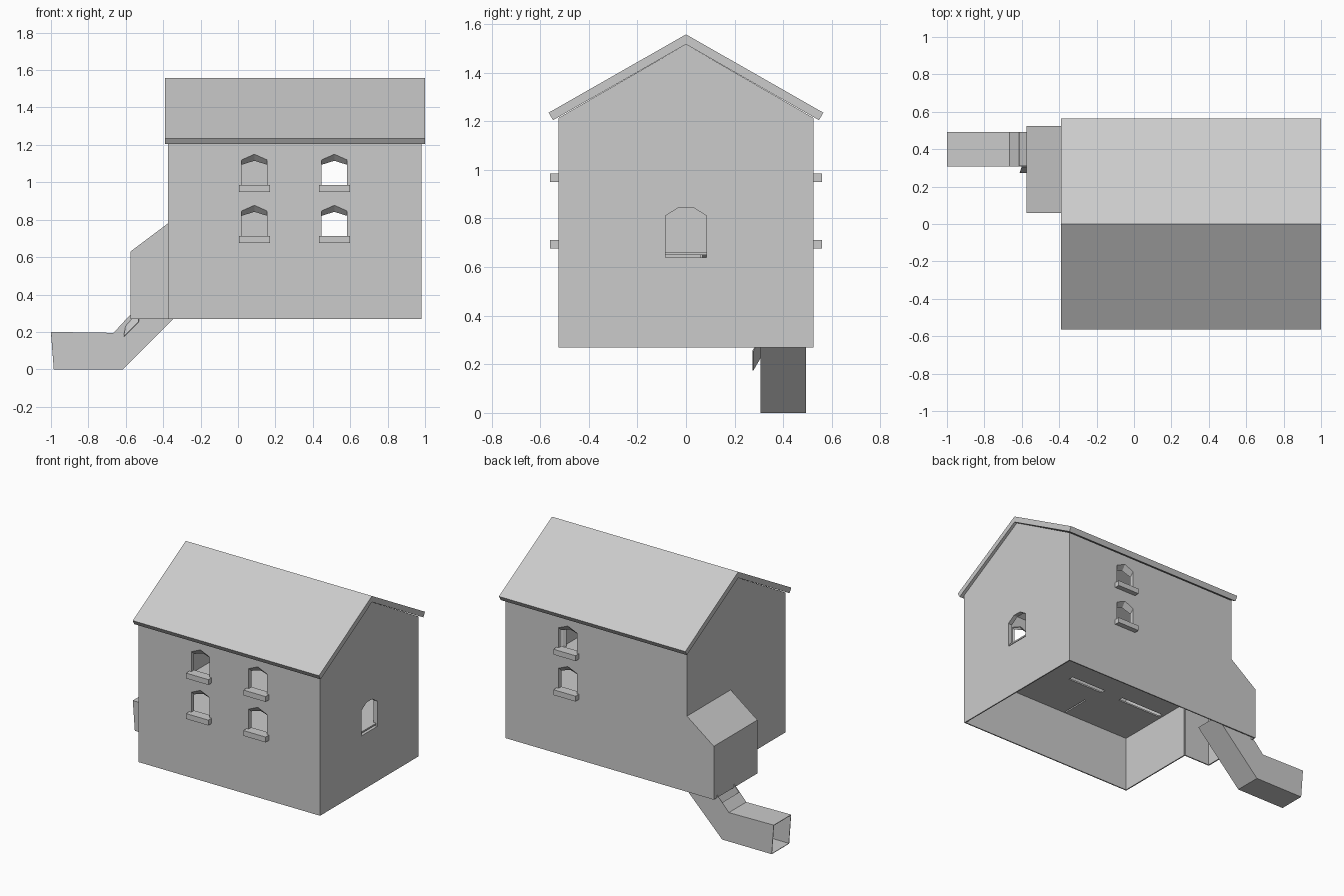
import bpy, bmesh
from mathutils import Vector
from mathutils.geometry import tessellate_polygon

if "Cube" in bpy.data.objects:
    bpy.data.objects.remove(bpy.data.objects["Cube"])

GREY = bpy.data.materials.new("light_grey")
GREY.diffuse_color = (0.6, 0.6, 0.6, 1)
GREY.use_nodes = True
GREY.node_tree.nodes["Principled BSDF"].inputs["Base Color"].default_value = GREY.diffuse_color
T = 0.008                                   # sheet thickness


def finish(name, bm):
    me = bpy.data.meshes.new(name)
    bmesh.ops.recalc_face_normals(bm, faces=bm.faces)
    bm.to_mesh(me)
    bm.free()
    me.materials.append(GREY)
    ob = bpy.data.objects.new(name, me)
    bpy.context.collection.objects.link(ob)
    return ob


def place(axis, at, p):
    """2D profile point to 3D on the plane where axis == at."""
    a, b = p
    return Vector({'x': (at, a, b), 'y': (a, at, b), 'z': (a, b, at)}[axis])


def panel(name, axis, at, depth, outline, holes=()):
    """Flat outline with holes, extruded by depth along axis."""
    loops = [[place(axis, at, p) for p in lp] for lp in (outline, *holes)]
    bm = bmesh.new()
    vs = [bm.verts.new(v) for lp in loops for v in lp]
    for tri in tessellate_polygon(loops):
        bm.faces.new([vs[i] for i in tri])
    bmesh.ops.recalc_face_normals(bm, faces=bm.faces)
    new = bmesh.ops.extrude_face_region(bm, geom=bm.faces[:])["geom"]
    shift = place(axis, depth, (0, 0))
    bmesh.ops.translate(bm, vec=shift, verts=[g for g in new if isinstance(g, bmesh.types.BMVert)])
    return finish(name, bm)


def box(name, x0, x1, y0, y1, z0, z1):
    return panel(name, 'z', z0, z1 - z0, [(x0, y0), (x1, y0), (x1, y1), (x0, y1)])


def reveal(name, axis, at, depth, outer, inner):
    """Strip lining a window opening."""
    bm = bmesh.new()
    a = [bm.verts.new(place(axis, at, p)) for p in outer]
    b = [bm.verts.new(place(axis, at + depth, p)) for p in inner]
    for i in range(len(a)):
        j = (i + 1) % len(a)
        bm.faces.new((a[i], a[j], b[j], b[i]))
    return finish(name, bm)


def window(cx, z, drop=0.0):
    w = 0.068
    return [(cx - w, z), (cx + w, z), (cx + w, z + 0.135 - drop * 0.75),
            (cx, z + 0.165 - drop), (cx - w, z + 0.135 - drop * 0.75)]


X0, X1, Y, Z0, ZE, ZA = -0.375, 0.98, 0.525, 0.27, 1.213, 1.516
AX, AY, AZ0, AZ1 = -0.575, 0.06, 0.63, 0.78      # side annex

# Long walls with windows, linings and sills
for side, s, columns in (("front", -1, (0.0875, 0.515)), ("back", 1, (0.515,))):
    spots = [(cx, z) for cx in columns for z in (0.985, 0.712)]
    panel(side + "_wall", 'y', s * Y, -s * T, [(X0, Z0), (X1, Z0), (X1, ZE), (X0, ZE)],
          [window(*p) for p in spots])
    for i, (cx, z) in enumerate(spots):
        reveal(f"{side}_window_lining_{i}", 'y', s * Y, -s * 0.03, window(cx, z), window(cx, z, 0.035))
        ya, yb = sorted((s * (Y - 0.03), s * 0.56))
        box(f"{side}_sill_{i}", cx - 0.083, cx + 0.083, ya, yb, z - 0.036, z)

# Gable walls: the right one has a window, the left one opens to the annex
arch = [(-0.085, 0.64), (0.085, 0.64), (0.085, 0.81), (0.03, 0.845), (-0.03, 0.845), (-0.085, 0.81)]
panel("right_gable_wall", 'x', X1, -T, [(-Y, Z0), (Y, Z0), (Y, ZE), (0, ZA), (-Y, ZE)], [arch])
reveal("right_window_lining", 'x', X1, -0.03, arch, arch)
panel("left_gable_wall", 'x', X0, T,
      [(-Y, Z0), (AY, Z0), (AY, 0.66), (Y, 0.66), (Y, ZE), (0, ZA), (-Y, ZE)])

# Roof
panel("roof", 'x', -0.39, 1.39,
      [(-0.565, 1.235), (-0.547, 1.204), (0, ZA), (0.547, 1.204), (0.565, 1.235), (0, 1.557)])


# Raised floor with slots
def slot(x0, x1, y0, y1):
    return [(x0, y0), (x1, y0), (x1, y1), (x0, y1)]


panel("floor", 'z', 0.66, -0.01, slot(X0 + T, X1 - T, -Y + T, Y - T),
      [slot(0.13, 0.40, -0.17, -0.135), slot(-0.35, -0.016, -0.17, -0.135),
       slot(0.143, 0.153, -0.51, -0.31)])

# Annex, open underneath
side = [(AX, Z0), (X0, Z0), (X0, AZ1), (AX, AZ0)]
panel("annex_front_wall", 'y', AY, T, side)
panel("annex_back_wall", 'y', Y, -T, side)
panel("annex_end_wall", 'x', AX, T, [(AY, Z0), (Y, Z0), (Y, AZ0), (AY, AZ0)])
panel("annex_roof", 'y', AY, Y - AY, [(AX, AZ0 - 0.01), (X0, AZ1 - 0.01), (X0, AZ1), (AX, AZ0)])

# Outlet chute: hollow channel, open at both ends and on its upper top
CY0, CY1 = 0.307, 0.493
low = [(-0.985, 0), (-0.615, 0), (-0.56, 0.055), (-0.28, 0.335)]
top = [(-1.0, 0.2), (-0.665, 0.195), (-0.615, 0.25), (-0.42, 0.455)]
bm = bmesh.new()
rings = [[bm.verts.new((x, y, z)) for (x, z), y in ((l, CY0), (l, CY1), (t, CY1), (t, CY0))]
         for l, t in zip(low, top)]
for n, (a, b) in enumerate(zip(rings, rings[1:])):
    for i in range(4):
        if i == 2 and n == 2:
            continue                        # opening in the sloped top
        j = (i + 1) % 4
        bm.faces.new((a[i], a[j], b[j], b[i]))
chute = finish("outlet_chute", bm)

# Small flap folded out from the chute opening
bm = bmesh.new()
bm.faces.new([bm.verts.new(v) for v in ((-0.61, 0.275, 0.175), (-0.60, CY0, 0.23),
                                        (-0.53, CY0, 0.31), (-0.53, 0.275, 0.255))])
flap = finish("chute_flap", bm)
for ob in (chute, flap):
    m = ob.modifiers.new("thickness", 'SOLIDIFY')
    m.thickness = 0.005
    m.offset = -1 if ob is chute else 0
